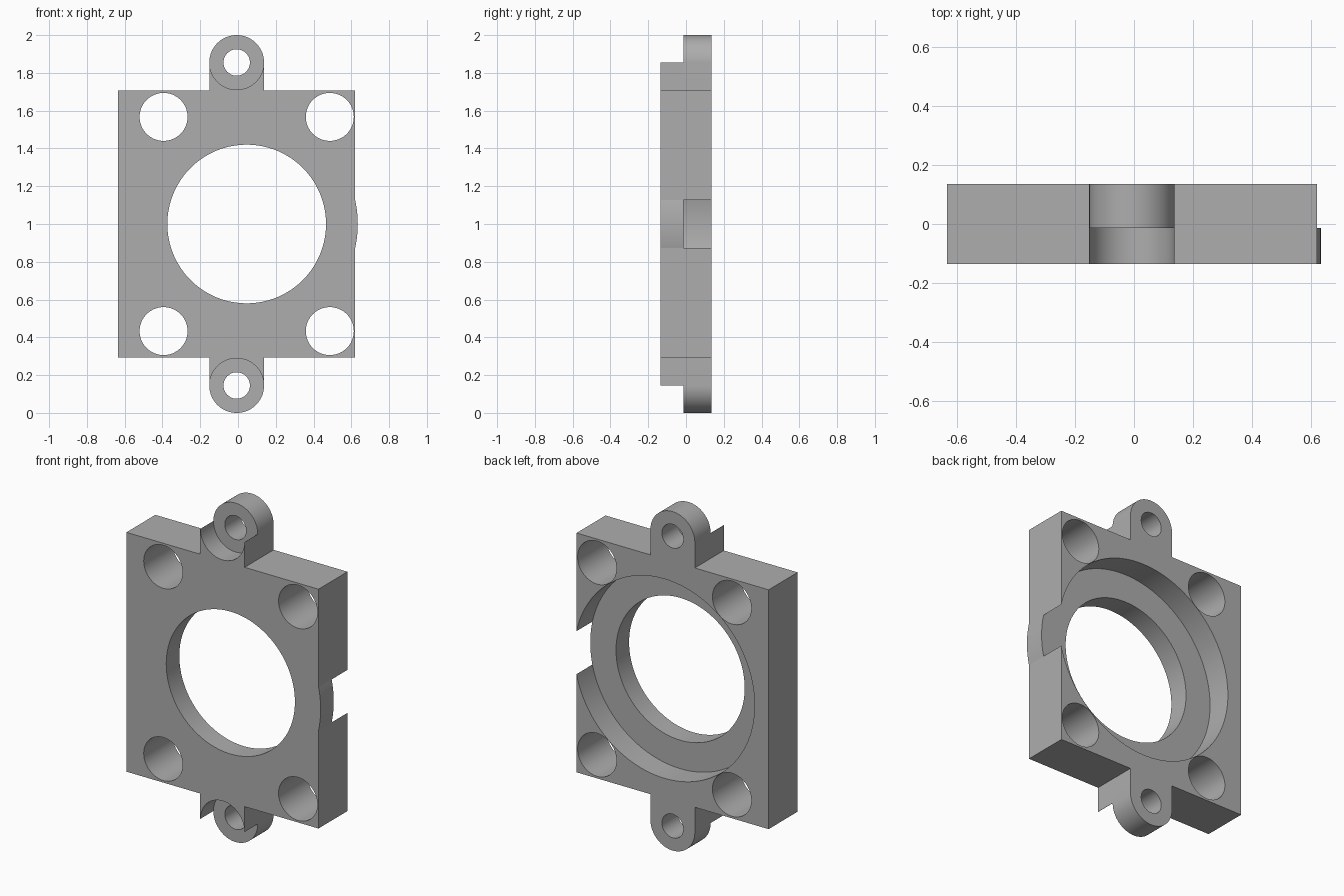
import bpy, bmesh
from math import pi, cos, sin, acos

default = bpy.data.objects.get("Cube")
if default:
    bpy.data.objects.remove(default, do_unlink=True)

GREY = (0.42, 0.42, 0.42, 1)
metal = bpy.data.materials.new("plain grey")
metal.use_nodes = True
metal.diffuse_color = GREY
metal.node_tree.nodes["Principled BSDF"].inputs["Base Color"].default_value = GREY

FRONT, STEP, BACK = -0.135, -0.013, 0.135
LEFT, RIGHT, BOTTOM, TOP = -0.634, 0.62, 0.294, 1.706
BORE_X, MID_Z = 0.046, 1.0
BORE_R, SEAT_R = 0.42, 0.588
LUG_X, LUG_R, LUG_Z = -0.007, 0.145, 0.855


def arc(cx, cz, r, start, end, steps):
    """Points on an arc in the x-z plane, both ends included."""
    return [(cx + r * cos(start + (end - start) * i / steps),
             cz + r * sin(start + (end - start) * i / steps))
            for i in range(steps + 1)]


def prism(name, profile, y0, y1):
    """Extrude an x-z outline from y0 to y1."""
    bm = bmesh.new()
    face = bm.faces.new([bm.verts.new((x, y0, z)) for x, z in profile])
    moved = bmesh.ops.extrude_face_region(bm, geom=[face])["geom"]
    bmesh.ops.translate(bm, vec=(0, y1 - y0, 0),
                        verts=[v for v in moved if isinstance(v, bmesh.types.BMVert)])
    bmesh.ops.recalc_face_normals(bm, faces=bm.faces)
    mesh = bpy.data.meshes.new(name)
    bm.to_mesh(mesh)
    bm.free()
    mesh.materials.append(metal)
    obj = bpy.data.objects.new(name, mesh)
    bpy.context.collection.objects.link(obj)
    return obj


def drill(obj, x, z, r, y0=-0.3, y1=0.3, steps=64):
    """Cut a round hole along y and remove the cutter."""
    cutter = prism("cutter", arc(x, z, r, 0, 2 * pi, steps)[:-1], y0, y1)
    cutter.hide_render = True
    mod = obj.modifiers.new("hole", "BOOLEAN")
    mod.operation, mod.solver, mod.object = "DIFFERENCE", "EXACT", cutter
    graph = bpy.context.evaluated_depsgraph_get()
    mesh = bpy.data.meshes.new_from_object(obj.evaluated_get(graph))
    obj.modifiers.remove(mod)
    obj.data = mesh
    bpy.data.objects.remove(cutter, do_unlink=True)


# Plate with a through bore, a wider seat from the back and corner holes
plate = prism("plate", [(LEFT, BOTTOM), (RIGHT, BOTTOM), (RIGHT, TOP), (LEFT, TOP)],
              FRONT, BACK)
drill(plate, BORE_X, MID_Z, BORE_R, steps=128)
drill(plate, BORE_X, MID_Z, SEAT_R, y0=STEP, steps=128)
for sx in (-1, 1):
    for sz in (-1, 1):
        drill(plate, BORE_X + sx * 0.44, MID_Z + sz * 0.567, 0.127)
parts = [plate]

# Shallow bulge on the front layer of the left side
half = acos((RIGHT - BORE_X) / SEAT_R)
parts.append(prism("side_bulge", arc(BORE_X, MID_Z, SEAT_R, -half, half, 16), FRONT, STEP))

# Mounting lugs, each with a scooped web in front
for label, s in (("upper", 1), ("lower", -1)):
    z, edge = MID_Z + s * LUG_Z, (TOP if s > 0 else BOTTOM)
    a, b = LUG_X - LUG_R, LUG_X + LUG_R
    lug = prism(label + "_lug",
                [(a, edge), (b, edge)] + arc(LUG_X, z, LUG_R, 0, s * pi, 40), STEP, BACK)
    drill(lug, LUG_X, z, 0.07, steps=48)
    web = prism(label + "_lug_web",
                [(a, edge), (b, edge), (b, z)]
                + arc(LUG_X, z, LUG_R - 0.001, 0, -s * pi, 40) + [(a, z)], FRONT, STEP)
    parts += [lug, web]

# Smooth the round walls, keep the edges sharp
bpy.ops.object.select_all(action="DESELECT")
for obj in parts:
    obj.select_set(True)
bpy.context.view_layer.objects.active = plate
bpy.ops.object.shade_smooth_by_angle(angle=pi / 6)
